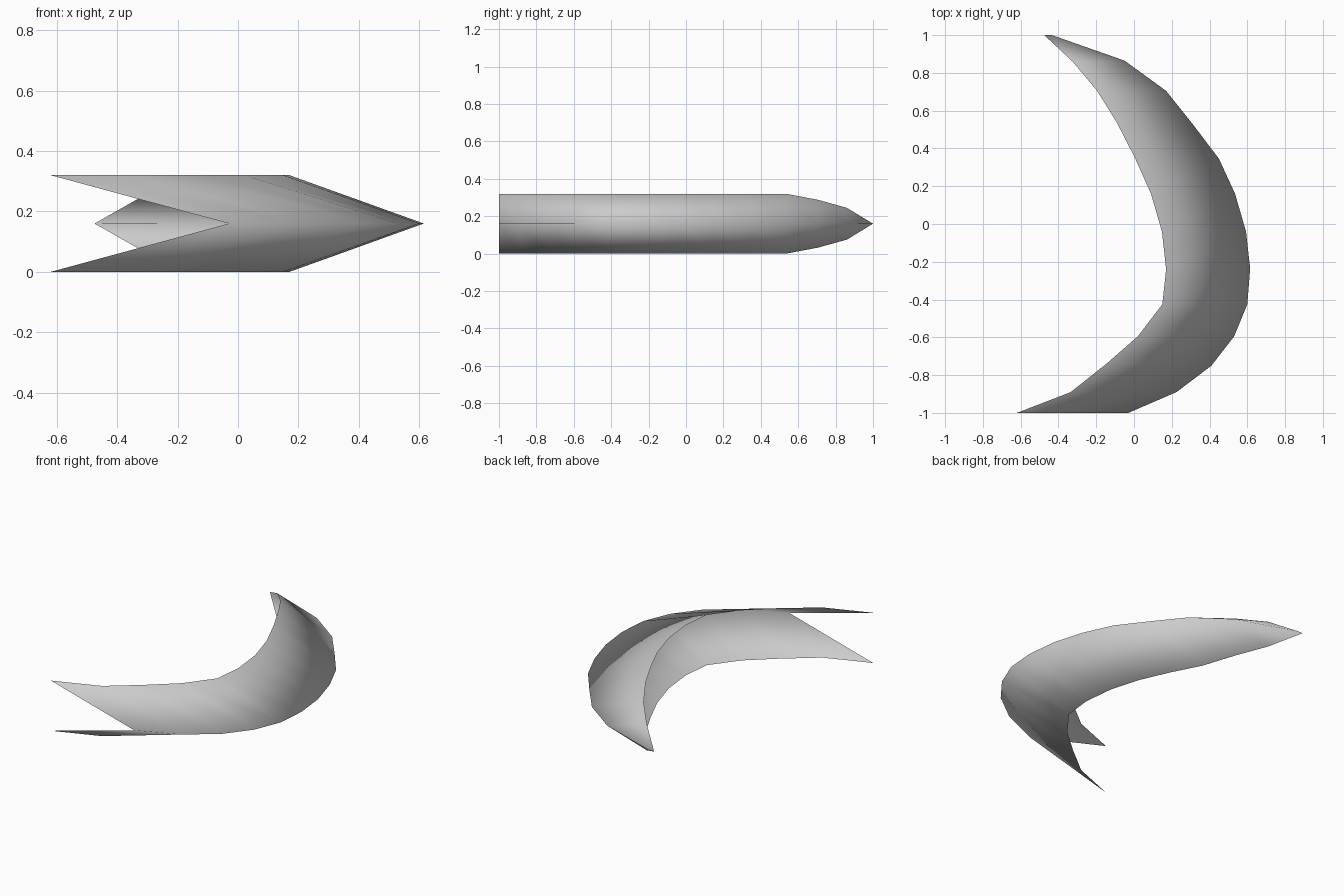
import bpy
import bmesh

cube = bpy.data.objects.get("Cube")
if cube:
    bpy.data.objects.remove(cube, do_unlink=True)

MID = 0.16  # height of the outer ridge

# Paired stations: inner edge (x, y, half height) and outer ridge (x, y)
inner = [(-0.62, -1, MID), (-0.335, -0.89, MID), (-0.14, -0.735, MID),
         (0.02, -0.595, MID), (0.15, -0.425, MID), (0.17, -0.24, MID),
         (0.148, -0.04, MID), (0.09, 0.16, MID), (0.005, 0.35, MID),
         (-0.09, 0.535, MID), (-0.195, 0.705, 0.128),
         (-0.325, 0.86, 0.085), (-0.475, 1, 0)]
ridge = [(-0.03, -1), (0.225, -0.89), (0.41, -0.75), (0.53, -0.595),
         (0.6, -0.425), (0.615, -0.235), (0.593, -0.04), (0.535, 0.16),
         (0.45, 0.345), (0.31, 0.53), (0.17, 0.705), (-0.05, 0.865), (-0.435, 1)]

# Curved V-shaped blade: an upper and a lower strip meeting along the ridge
bm = bmesh.new()
rows = []
for (ix, iy, h), (rx, ry) in zip(inner, ridge):
    top = bm.verts.new((ix, iy, MID + h))
    edge = bm.verts.new((rx, ry, MID))
    bottom = bm.verts.new((ix, iy, MID - h)) if h else top
    rows.append((top, edge, bottom))
for a, b in zip(rows, rows[1:]):
    for i in range(2):
        face = bm.faces.new((a[i], a[i + 1], b[i + 1], b[i]))
        face.smooth = True

mesh = bpy.data.meshes.new("crescent_blade")
bm.to_mesh(mesh)
bm.free()
blade = bpy.data.objects.new("crescent_blade", mesh)
bpy.context.collection.objects.link(blade)

# Plain grey surface
grey = bpy.data.materials.new("light_grey")
grey.use_nodes = True
color = (0.6, 0.6, 0.6, 1)
grey.diffuse_color = color
grey.node_tree.nodes["Principled BSDF"].inputs["Base Color"].default_value = color
mesh.materials.append(grey)
